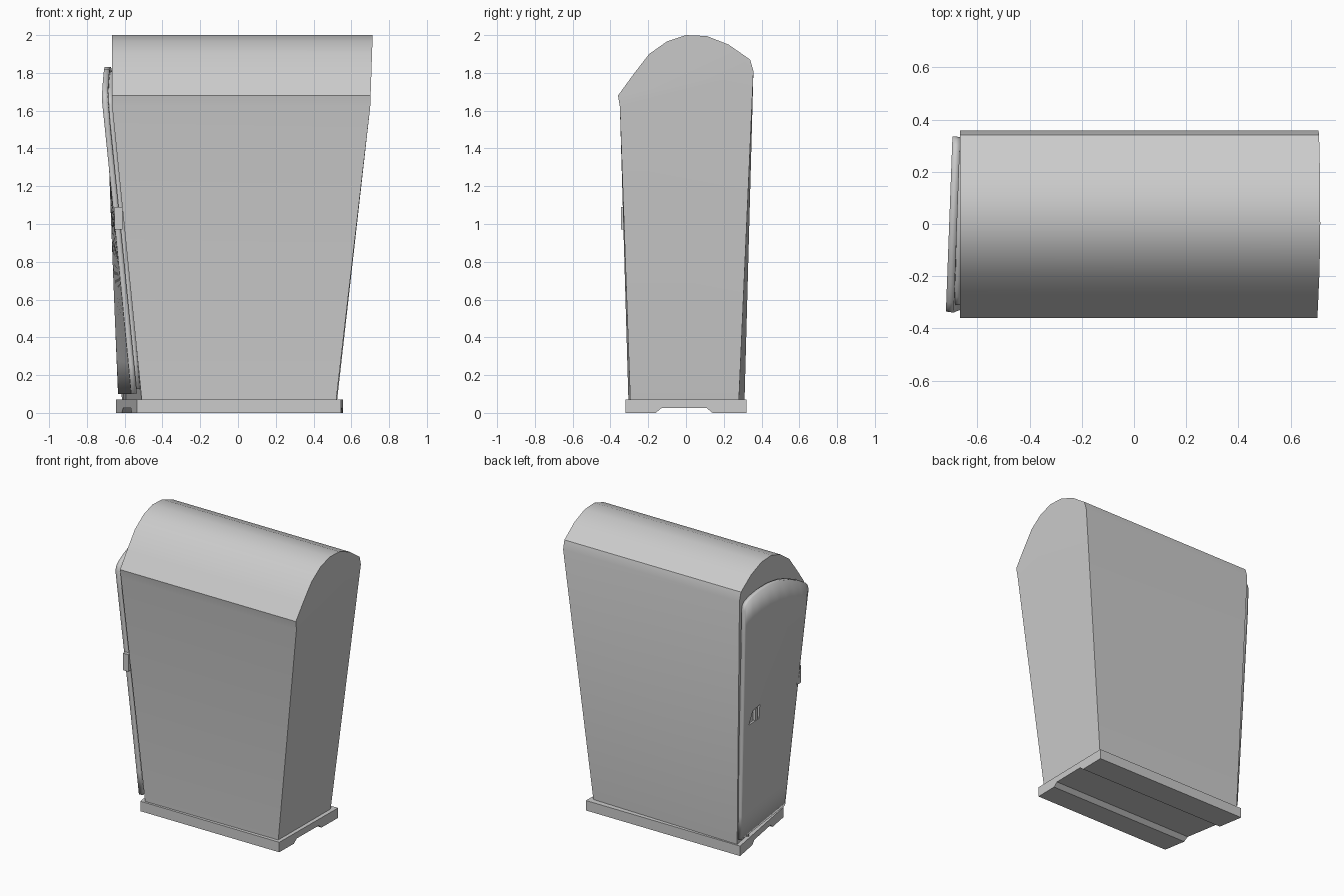
import bpy, bmesh, math

if "Cube" in bpy.data.objects:
    bpy.data.objects.remove(bpy.data.objects["Cube"])


def make(name, verts, faces, smooth=None):
    me = bpy.data.meshes.new(name)
    me.from_pydata(verts, [], faces)
    bm = bmesh.new()
    bm.from_mesh(me)
    if smooth is None or smooth > 0:
        bmesh.ops.recalc_face_normals(bm, faces=bm.faces)
    bm.to_mesh(me)
    bm.free()
    ob = bpy.data.objects.new(name, me)
    bpy.context.scene.collection.objects.link(ob)
    if smooth:
        bpy.ops.object.select_all(action='DESELECT')
        ob.select_set(True)
        bpy.context.view_layer.objects.active = ob
        bpy.ops.object.shade_smooth_by_angle(angle=math.radians(abs(smooth)))
    return ob


def prism(name, profile, left, right):
    """Extrude a (y, z) profile along x; left/right give x at each end."""
    n = len(profile)
    verts = [(f(y, z), y, z) for f in (left, right) for y, z in profile]
    faces = [tuple(range(n)), tuple(range(n, 2 * n))]
    faces += [(i, (i + 1) % n, n + (i + 1) % n, n + i) for i in range(n)]
    return make(name, verts, faces)


def box(name, x0, x1, y0, y1, z0, z1):
    return prism(name, [(y0, z0), (y1, z0), (y1, z1), (y0, z1)],
                 lambda y, z: x0, lambda y, z: x1)


# base plate with skewed end and a shallow channel underneath
base = [(-0.32, 0), (-0.16, 0), (-0.13, 0.025), (0.11, 0.025), (0.14, 0),
        (0.32, 0), (0.32, 0.07), (-0.32, 0.07)]
prism("base_plate", base,
      lambda y, z: -0.59 - 0.055 * y / 0.32,
      lambda y, z: 0.55 + 0.005 * y / 0.32)

# tapered cabinet with an asymmetric arched roof
roof = [(-0.35, 1.62), (-0.36, 1.68), (-0.28, 1.79), (-0.195, 1.90),
        (-0.10, 1.967), (0.0, 2.0), (0.11, 1.995), (0.225, 1.95),
        (0.34, 1.87), (0.357, 1.81)]
n = len(roof)
verts = [(-0.51, -0.305, 0.07), (-0.615, 0.31, 0.07),
         (0.525, 0.28, 0.07), (0.52, -0.295, 0.07)]
verts += [(-0.666, y, z) for y, z in roof]
verts += [(0.70 + 0.013 * (z - 1.62) / 0.38, y, z) for y, z in roof]
L0, L1, R0, R1 = 4, 3 + n, 4 + n, 3 + 2 * n
faces = [(0, 1, 2, 3), (0, 1, L1, L0), (2, 3, R0, R1), (0, 3, R0, L0),
         (1, 2, R1, L1), tuple(range(L0, L1 + 1)), tuple(range(R0, R1 + 1))]
faces += [(L0 + i, L0 + i + 1, R0 + i + 1, R0 + i) for i in range(n - 1)]
make("cabinet_body", verts, faces, 28)

# door panels follow the twisted end of the cabinet
door_top = [(0, 1.65), (0.015, 1.68), (0.05, 1.705), (0.15, 1.745),
            (0.3, 1.79), (0.45, 1.82), (0.6, 1.832), (0.75, 1.828),
            (0.88, 1.812), (0.95, 1.795), (0.985, 1.775), (1, 1.74)]


def door_x(y, z):
    t = min((z - 0.1) / 1.55, 1)
    u = (y + 0.335) / 0.67
    return (1 - u) * (-0.56 - 0.16 * t) + u * (-0.64 - 0.055 * t)


def door_panel(name, inset, depth, thick, rows=10):
    verts, faces = [], []
    for u, top in door_top:
        for j in range(rows + 1):
            z = 0.1 + inset + (top - 0.1 - 2 * inset) * j / rows
            half = 0.295 + 0.04 * min((z - 0.1) / 1.55, 1) - inset
            y = half * (2 * u - 1)
            verts.append((door_x(y, z) + depth, y, z))
    m = rows + 1
    for i in range(len(door_top) - 1):
        for j in range(rows):
            a = i * m + j
            faces.append((a, a + 1, a + m + 1, a + m))
    ob = make(name, verts, faces, -35)
    sol = ob.modifiers.new("thickness", 'SOLIDIFY')
    sol.thickness = thick
    sol.offset = -1
    return ob


door = door_panel("door", 0, 0, 0.03)
door_panel("door_seal", 0.025, 0.028, 0.025)

# recessed door pull
pull = [(0.13, 0.90), (0.25, 0.90), (0.21, 0.985), (0.13, 1.0)]
cutter = prism("pull_cutter", pull, lambda y, z: -0.76, lambda y, z: -0.648)
cutter.hide_render = True
cutter.hide_viewport = False
cutter.display_type = 'WIRE'
cut = door.modifiers.new("pull_recess", 'BOOLEAN')
cut.object = cutter
cut.operation = 'DIFFERENCE'
cut.solver = 'EXACT'
box("door_grip", -0.666, -0.64, 0.155, 0.18, 0.905, 0.985)

# side latch on the free edge of the door
box("side_latch", -0.655, -0.612, -0.345, -0.30, 0.97, 1.09)

# hinge pin between base and door
ring = [(0.008 * math.cos(a), 0.008 * math.sin(a))
        for a in [math.tau * i / 10 for i in range(10)]]
pin = [(-0.60 + a, 0.17 + b, z) for z in (0.065, 0.11) for a, b in ring]
make("hinge_pin", pin, [tuple(range(10)), tuple(range(10, 20))] +
     [(i, (i + 1) % 10, 10 + (i + 1) % 10, 10 + i) for i in range(10)])
